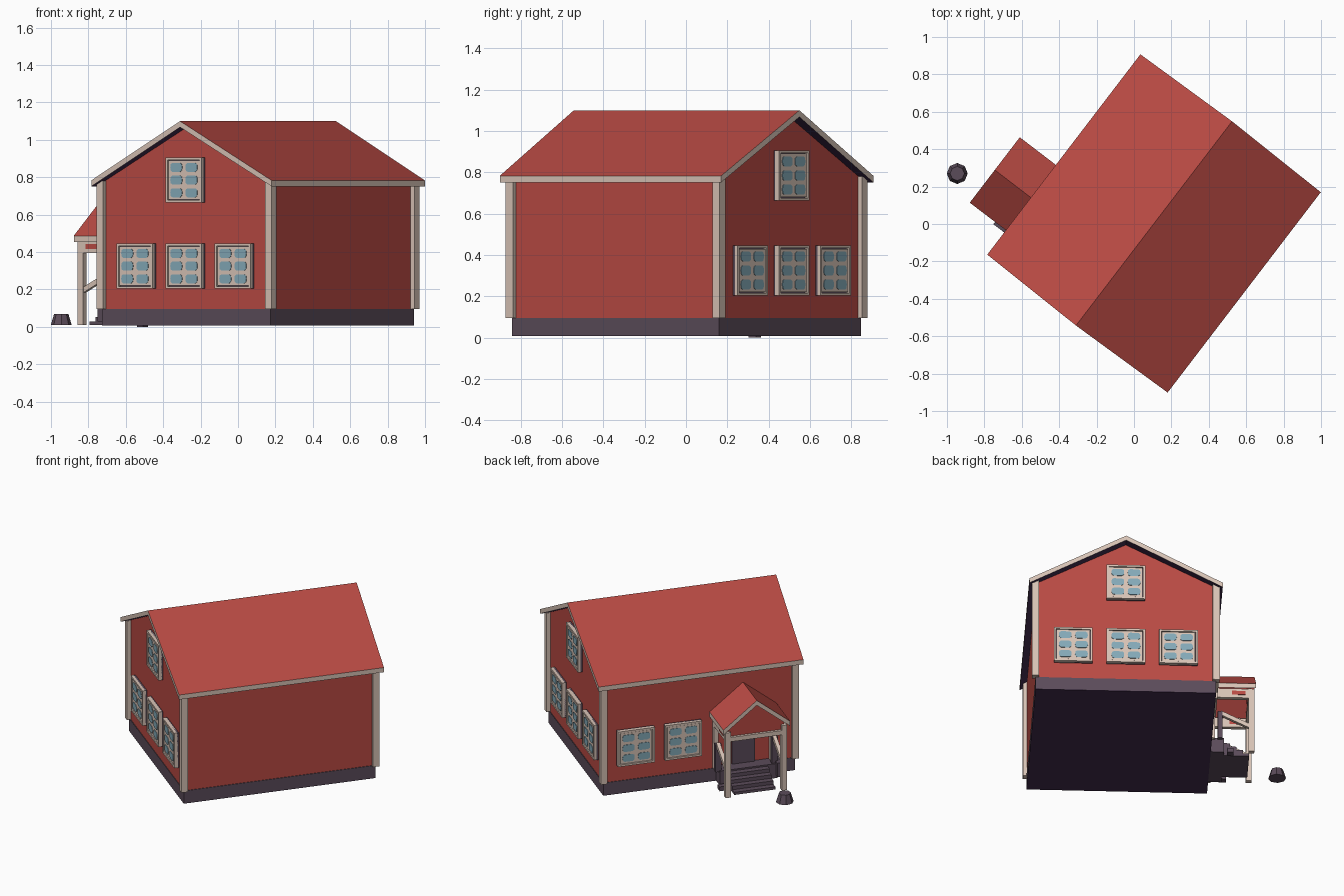
import bpy, bmesh, math
from mathutils import Matrix, Vector

cube = bpy.data.objects.get("Cube")
if cube:
    bpy.data.objects.remove(cube, do_unlink=True)


def material(name, rgb):
    m = bpy.data.materials.new(name)
    m.use_nodes = True
    m.diffuse_color = (*rgb, 1)
    bsdf = next(n for n in m.node_tree.nodes if n.type == 'BSDF_PRINCIPLED')
    bsdf.inputs["Base Color"].default_value = (*rgb, 1)
    bsdf.inputs["Roughness"].default_value = 0.9
    return m


RED = material("barn red", (0.485, 0.069, 0.057))
CREAM = material("cream trim", (0.69, 0.55, 0.47))
GLASS = material("pane blue", (0.23, 0.40, 0.48))
STONE = material("dark stone", (0.105, 0.072, 0.102))
SHADE = material("deep purple", (0.054, 0.026, 0.075))

# The house stands turned on its plot; parts are built in its own axes
HOUSE = Matrix.Translation((0.107, 0.003, 0)) @ Matrix.Rotation(math.radians(-37.4), 4, 'Z')
PORCH = HOUSE @ Matrix.Translation((0, -0.29, 0)) @ Matrix.Rotation(math.radians(-90), 4, 'Z')


def finish(name, bm, mats, place=HOUSE):
    bmesh.ops.recalc_face_normals(bm, faces=bm.faces)
    mesh = bpy.data.meshes.new(name)
    bm.to_mesh(mesh)
    bm.free()
    for m in mats:
        mesh.materials.append(m)
    ob = bpy.data.objects.new(name, mesh)
    ob.matrix_world = place
    bpy.context.collection.objects.link(ob)
    return ob


def add_box(bm, lo, hi, index=0):
    lo, hi = Vector(lo), Vector(hi)
    mat = Matrix.Translation((lo + hi) / 2) @ Matrix.Diagonal((*(hi - lo), 1))
    for v in bmesh.ops.create_cube(bm, size=1, matrix=mat)["verts"]:
        for f in v.link_faces:
            f.material_index = index


def box(name, lo, hi, mat, place=HOUSE):
    bm = bmesh.new()
    add_box(bm, lo, hi)
    return finish(name, bm, [mat], place)


def prism(name, profile, y0, y1, mats, place=HOUSE, rule=None, lean=0):
    """Extrude an (x, z) profile along y; lean pushes the middle outward."""
    bm = bmesh.new()
    rings = []
    for y, out in ((y0, -lean), (y1, lean)):
        rings.append([bm.verts.new((x, y + (out if x == 0 else 0), z)) for x, z in profile])
        bm.faces.new(rings[-1])
    n = len(profile)
    for i in range(n):
        j = (i + 1) % n
        bm.faces.new((rings[0][i], rings[0][j], rings[1][j], rings[1][i]))
    bmesh.ops.recalc_face_normals(bm, faces=bm.faces)
    if rule:
        for f in bm.faces:
            f.material_index = rule(f.normal)
    return finish(name, bm, mats, place)


def roof_rule(n):
    return 0 if n.z > 0.3 else 2 if n.z < -0.3 else 1


def roof(name, half, eave, ridge, thick, y0, y1, under, place, lean=0):
    profile = [(-half, eave), (0, ridge), (half, eave),
               (half, eave - thick), (0, ridge - thick), (-half, eave - thick)]
    return prism(name, profile, y0, y1, [RED, CREAM, under], place, roof_rule, lean)


# Main body
HU, HV = 0.567, 0.63
box("foundation", (-HU, -HV, 0.01), (HU, HV, 0.095), STONE)
box("foundation_underside", (-HU, -HV, 0.007), (HU, HV, 0.01), SHADE)
WU, WV = HU - 0.004, HV - 0.004
prism("walls", [(-WU, 0.09), (WU, 0.09), (WU, 0.775), (0, 1.07), (-WU, 0.775)], -WV, WV, [RED])
roof("main_roof", 0.607, 0.783, 1.10, 0.032, -0.674, 0.674, SHADE, HOUSE, 0.013)
for sx in (-1, 1):
    for sy in (-1, 1):
        x, y, r = sx * HU, sy * HV, 0.022
        box("corner_post", (x - r, y - r, 0.095), (x + r, y + r, 0.78), CREAM)


# Windows: casing, sash and six rounded panes each
def window(place):
    bm = bmesh.new()
    h, w = 0.121, 0.013
    add_box(bm, (-h, -0.012, -h), (h, 0.01, h), 1)
    for s in (-1, 1):
        a, b = sorted((s * h, s * (h - w)))
        add_box(bm, (a, -0.03, -h), (b, -0.006, h))
        add_box(bm, (-h, -0.03, a), (h, -0.006, b))
    s = h - w - 0.003
    add_box(bm, (-s, -0.025, -s), (s, 0, s))
    side = [(0.026, 0.024), (0.037, 0.017), (0.040, 0), (0.037, -0.017), (0.026, -0.024)]
    rim = side + [(-dx, -dz) for dx, dz in side]
    for col in (-0.5, 0.5):
        for row in (-1, 0, 1):
            f = bm.faces.new([bm.verts.new((col * 0.102 + dx, -0.028, row * 0.068 + dz)) for dx, dz in rim])
            f.material_index = 2
            for e in bmesh.ops.extrude_face_region(bm, geom=[f])["geom"]:
                if isinstance(e, bmesh.types.BMVert):
                    e.co.y += 0.004
            for v in f.verts:
                for g in v.link_faces:
                    g.material_index = 2
    finish("window", bm, [CREAM, STONE, GLASS], place)


for turn in (0, 180):
    face = HOUSE @ Matrix.Rotation(math.radians(turn), 4, 'Z')
    for x, z in ((-0.33, 0.325), (0, 0.325), (0.33, 0.325), (0, 0.785)):
        window(face @ Matrix.Translation((x, -WV, z)))
for along in (0.42, 0.11):
    window(PORCH @ Matrix.Translation((-along - 0.29, -WU, 0.325)))

# Porch: here -y points out from the wall and x runs along it
WALL, FRONT = -WU, -0.85
roof("porch_roof", 0.22, 0.487, 0.662, 0.033, FRONT, WALL, RED, PORCH)
prism("porch_gable", [(-0.19, 0.42), (0.19, 0.42), (0.19, 0.47), (0, 0.635), (-0.19, 0.47)],
      FRONT + 0.03, FRONT + 0.045, [RED], PORCH)
box("porch_front_beam", (-0.2, FRONT + 0.012, 0.395), (0.2, FRONT + 0.05, 0.425), CREAM, PORCH)
box("door", (-0.075, WALL - 0.012, 0.1), (0.075, WALL, 0.38), STONE, PORCH)
box("landing", (-0.18, -0.65, 0.01), (0.2, WALL, 0.11), STONE, PORCH)
box("landing_side_block", (0.19, -0.68, 0.03), (0.235, WALL, 0.125), STONE, PORCH)
for i in range(4):
    depth = 0.04 * i
    box("step", (-0.135, -0.69 - depth, 0.01), (0.135, -0.64 - depth, 0.1 - 0.024 * i), STONE, PORCH)

for s in (-1, 1):
    x = s * 0.185
    box("porch_post", (x - 0.017, -0.84, 0.01), (x + 0.017, -0.803, 0.46), CREAM, PORCH)
    box("porch_wall_post", (x - 0.015, WALL - 0.03, 0.1), (x + 0.015, WALL, 0.46), CREAM, PORCH)
    box("porch_side_beam", (x - 0.014, -0.82, 0.395), (x + 0.014, WALL, 0.46), CREAM, PORCH)
    box("porch_side_panel", (x - 0.017, -0.785, 0.416), (x + 0.017, -0.70, 0.443), RED, PORCH)
    box("newel", (x - 0.02, -0.64, 0.1), (x + 0.02, -0.61, 0.29), STONE, PORCH)
    # Sloping handrail
    bm = bmesh.new()
    add_box(bm, (x - 0.012, -0.82, -0.015), (x + 0.012, -0.63, 0.015))
    for v in bm.verts:
        v.co.z += 0.19 + (v.co.y + 0.82) * 0.5
    finish("handrail", bm, [CREAM], PORCH)

# Small footing and garden pot
box("footing", (-0.2, -0.71, 0), (-0.155, -0.67, 0.03), STONE, PORCH)
bm = bmesh.new()
bmesh.ops.create_cone(bm, cap_ends=True, segments=8, radius1=0.056, radius2=0.038, depth=0.06)
finish("garden_pot", bm, [STONE], Matrix.Translation((-0.945, 0.27, 0.04)))
